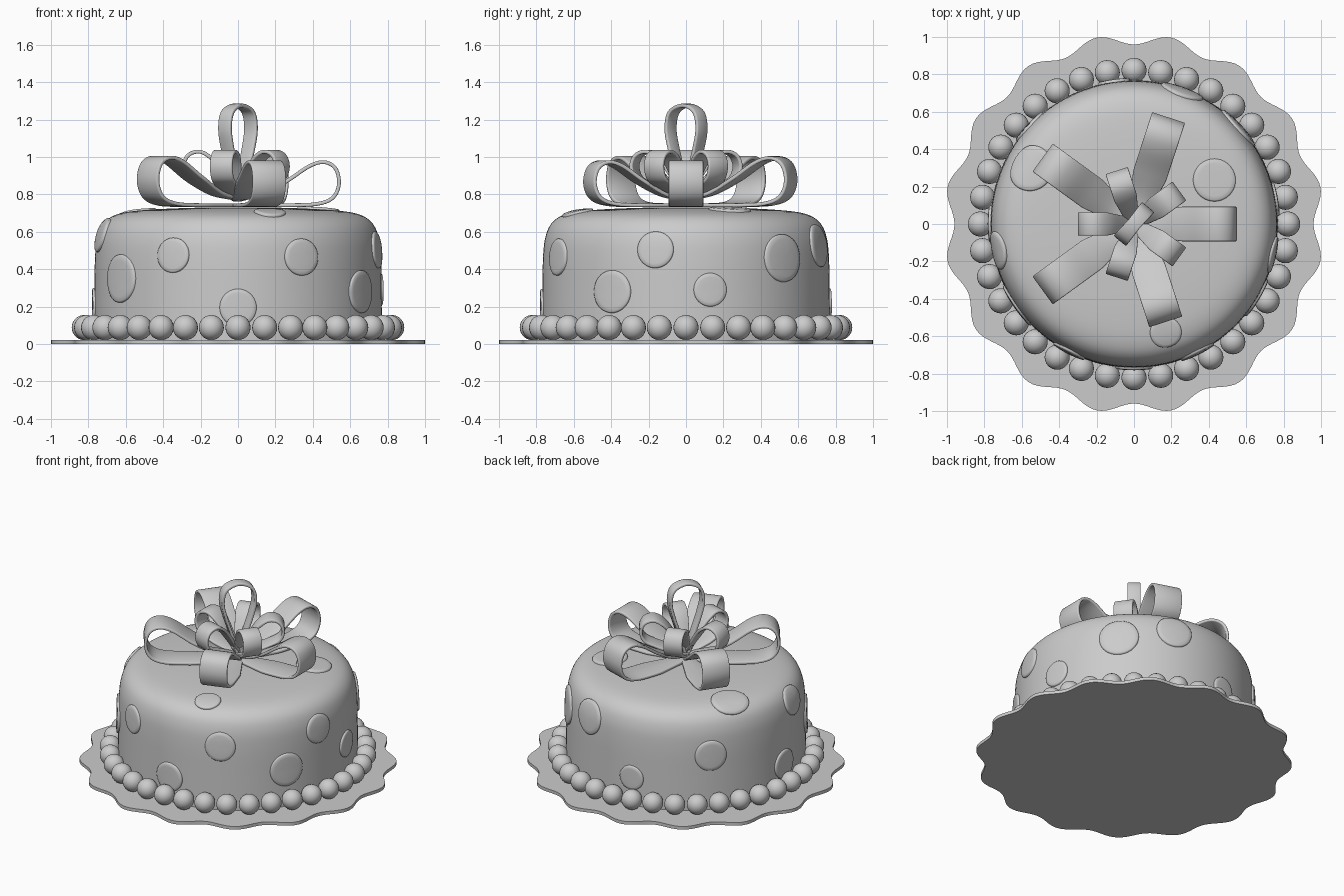
import bpy, bmesh, math
from mathutils import Vector, Matrix
from mathutils.bvhtree import BVHTree

if "Cube" in bpy.data.objects:
    bpy.data.objects.remove(bpy.data.objects["Cube"])

def finish(name, bm, angle=50):
    bmesh.ops.recalc_face_normals(bm, faces=bm.faces)
    me = bpy.data.meshes.new(name)
    bm.to_mesh(me)
    bm.free()
    ob = bpy.data.objects.new(name, me)
    bpy.context.collection.objects.link(ob)
    bpy.ops.object.select_all(action='DESELECT')
    ob.select_set(True)
    bpy.context.view_layer.objects.active = ob
    bpy.ops.object.shade_smooth_by_angle(angle=math.radians(angle))
    return ob

def smooth_path(pts, n=6):
    """Catmull-Rom curve through 2D points."""
    p = [Vector(q) for q in pts]
    p = [2 * p[0] - p[1]] + p + [2 * p[-1] - p[-2]]
    out = []
    for a, b, c, d in zip(p, p[1:], p[2:], p[3:]):
        for i in range(n):
            t = i / n
            out.append(0.5 * (2 * b + (c - a) * t + (2 * a - 5 * b + 4 * c - d) * t * t
                              + (3 * b - a - 3 * c + d) * t ** 3))
    return out + [p[-2]]

# Scalloped cake board
bm = bmesh.new()
rim = []
for i in range(256):
    a = math.tau * i / 256
    r = 0.988 - 0.028 * math.cos(16 * a)
    rim.append(bm.verts.new((r * math.cos(a), r * math.sin(a), 0)))
face = bm.faces.new(rim)
ext = bmesh.ops.extrude_face_region(bm, geom=[face])
bmesh.ops.translate(bm, vec=(0, 0, 0.022),
                    verts=[v for v in ext['geom'] if isinstance(v, bmesh.types.BMVert)])
finish("cake_board", bm, 40)

# Cake body: rounded profile turned about z
profile = smooth_path([(0.77, 0.02), (0.768, 0.25), (0.765, 0.45), (0.752, 0.57), (0.715, 0.65),
                       (0.64, 0.695), (0.5, 0.716), (0.25, 0.728), (0.02, 0.73)], 5)
bm = bmesh.new()
SEG = 128
rings = [[bm.verts.new((p.x * math.cos(math.tau * i / SEG), p.x * math.sin(math.tau * i / SEG), p.y))
          for i in range(SEG)] for p in profile]
for a, b in zip(rings, rings[1:]):
    for i in range(SEG):
        j = (i + 1) % SEG
        bm.faces.new((a[i], a[j], b[j], b[i]))
bm.faces.new(rings[-1])
bm.faces.new(rings[0][::-1])
bmesh.ops.recalc_face_normals(bm, faces=bm.faces)
surface = BVHTree.FromBMesh(bm)
finish("cake_body", bm)

# Pearl border
bm = bmesh.new()
for i in range(36):
    a = math.tau * i / 36
    bmesh.ops.create_uvsphere(bm, u_segments=24, v_segments=14, radius=0.067,
                              matrix=Matrix.Translation((0.822 * math.cos(a), 0.822 * math.sin(a), 0.088)))
finish("pearl_border", bm)

# Icing dots that follow the cake surface
def dot(name, hit, normal, radius):
    u = normal.cross(Vector((0, 1, 0)) if abs(normal.z) > 0.9 else Vector((0, 0, 1))).normalized()
    v = normal.cross(u)
    bm = bmesh.new()
    def place(d, h):
        loc, nor, _, _ = surface.find_nearest(hit + d)
        return bm.verts.new(loc + nor * h)
    centre = place(Vector((0, 0, 0)), 0.013)
    prev = None
    for f, h in ((0.4, 0.013), (0.75, 0.013), (0.93, 0.012), (0.98, 0.008), (1, -0.004)):
        ring = [place((u * math.cos(math.tau * i / 40) + v * math.sin(math.tau * i / 40)) * radius * f, h)
                for i in range(40)]
        for i in range(40):
            j = (i + 1) % 40
            bm.faces.new((centre, ring[i], ring[j]) if prev is None
                         else (prev[i], ring[i], ring[j], prev[j]))
        prev = ring
    finish(name, bm)

side_dots = [(-117, 0.475, 0.095), (-90, 0.195, 0.1), (-63.6, 0.465, 0.1), (-31, 0.28, 0.115),
             (-12.4, 0.505, 0.1), (9.7, 0.29, 0.09), (42.7, 0.46, 0.13), (70, 0.53, 0.12),
             (98, 0.215, 0.085), (137, 0.4, 0.105), (180, 0.2, 0.1), (191, 0.59, 0.105),
             (-145, 0.35, 0.13)]
for k, (deg, z, r) in enumerate(side_dots):
    d = Vector((math.cos(math.radians(deg)), math.sin(math.radians(deg)), 0))
    hit, nor, _, _ = surface.ray_cast(d * 2 + Vector((0, 0, z)), -d)
    dot(f"side_dot_{k + 1}", hit, nor, r)
for k, (x, y, r) in enumerate([(0.43, 0.235, 0.115), (-0.555, 0.3, 0.125), (0.17, -0.58, 0.085)]):
    hit, nor, _, _ = surface.ray_cast(Vector((x, y, 2)), Vector((0, 0, -1)))
    dot(f"top_dot_{k + 1}", hit, nor, r)

# Ribbon loops: a path in the (outward, up) plane swept to a band
def ribbon(name, pts, deg, width, inner, reach, scale=1.0):
    a = math.radians(deg)
    out, across = Vector((math.cos(a), math.sin(a), 0)), Vector((-math.sin(a), math.cos(a), 0))
    bm = bmesh.new()
    rows = []
    for p in smooth_path(pts):
        t = min(1, max(0, abs(p.x) / reach))
        w = inner + (width - inner) * t
        c = out * p.x * scale + Vector((0, 0, p.y))
        rows.append([bm.verts.new(c + across * w * s) for s in (-0.5, 0, 0.5)])
    for r, q in zip(rows, rows[1:]):
        for i in range(2):
            bm.faces.new((r[i], r[i + 1], q[i + 1], q[i]))
    ob = finish(name, bm)
    m = ob.modifiers.new("thickness", 'SOLIDIFY')
    m.thickness, m.offset = 0.02, 0
    b = ob.modifiers.new("soft_edges", 'BEVEL')
    b.width, b.segments = 0.006, 2

lower = [(0.01, 0.775), (0.13, 0.8), (0.26, 0.87), (0.38, 0.95), (0.46, 0.972), (0.52, 0.94),
         (0.54, 0.86), (0.51, 0.785), (0.43, 0.75), (0.28, 0.742), (0.01, 0.742)]
for k, s in enumerate((1.0, 1.09, 1.1, 1.1, 1.0)):
    lift = [(x, z + (s - 1) * 0.25 * max(0, z - 0.74) / 0.24) for x, z in lower]
    ribbon(f"lower_bow_loop_{k + 1}", lift, 72 * k, 0.185, 0.07, 0.25, s)

upper = [(0.0, 0.79), (0.06, 0.88), (0.13, 0.98), (0.2, 1.027), (0.265, 1.01), (0.29, 0.95),
         (0.265, 0.885), (0.19, 0.845), (0.1, 0.81), (0.0, 0.77)]
for k in range(5):
    ribbon(f"upper_bow_loop_{k + 1}", upper, 36 + 72 * k, 0.125, 0.06, 0.15)

# Upright loop in the middle
half = [(0.01, 0.78), (0.04, 0.9), (0.085, 1.04), (0.108, 1.15), (0.085, 1.24)]
ribbon("centre_bow_loop", half + [(0, 1.275)] + [(-x, z) for x, z in half[::-1]], 50, 0.085, 0.075, 0.1)
